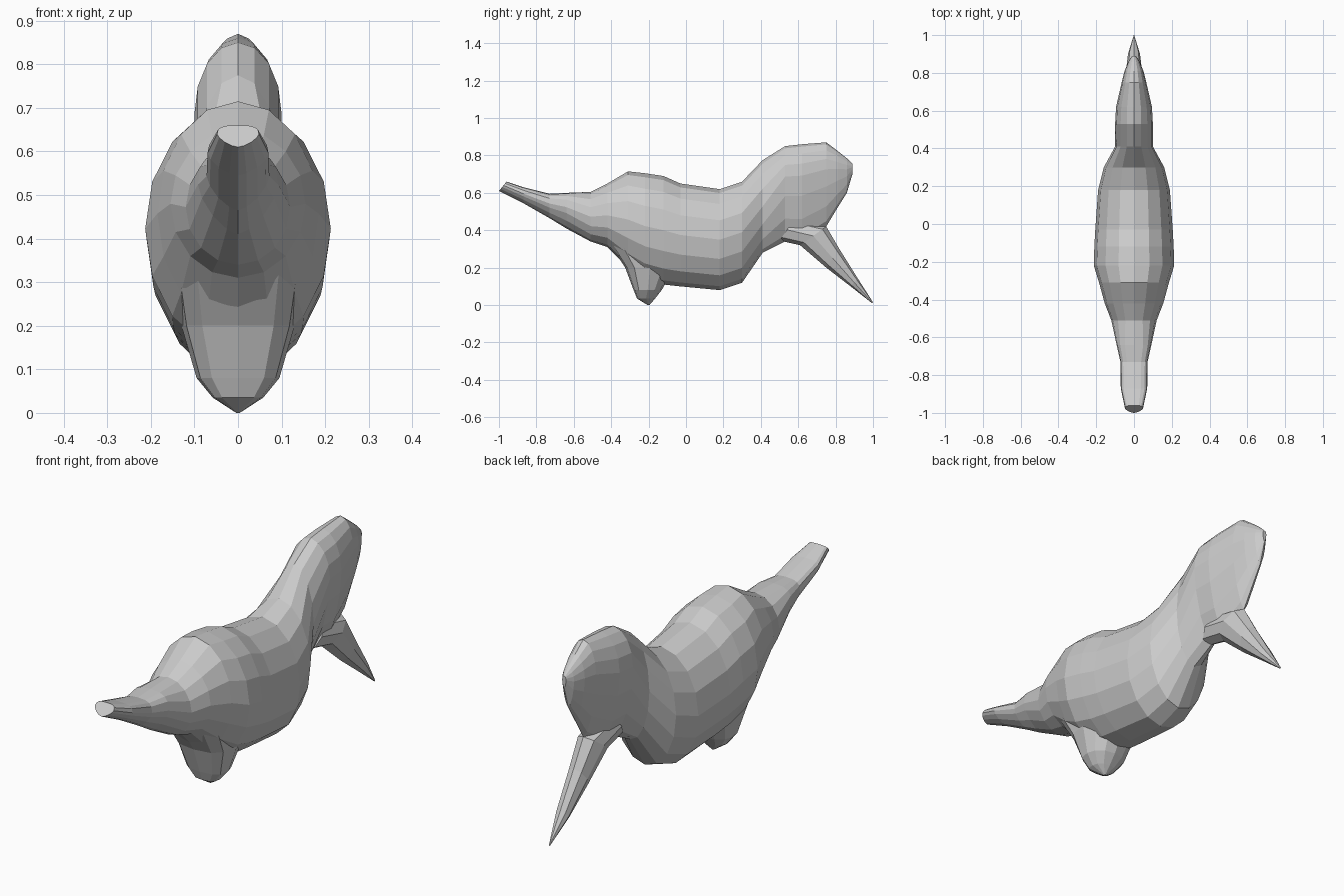
import bpy, bmesh, math

cube = bpy.data.objects.get("Cube")
if cube:
    bpy.data.objects.remove(cube)

grey = bpy.data.materials.new("plain grey")
grey.diffuse_color = (0.6, 0.6, 0.6, 1)
grey.use_nodes = True
shader = grey.node_tree.nodes["Principled BSDF"]
shader.inputs["Base Color"].default_value = grey.diffuse_color


def rounded(value, roundness):
    """Superellipse coordinate: two is round, more is boxy, less is pointed."""
    return math.copysign(abs(value) ** (2 / roundness), value)


def ring(start, end, half_width, widest=0.5, start_round=2, end_round=2, sides=16):
    """Symmetric ring spanning two (y, z) points of the side outline."""
    points = []
    for i in range(sides):
        angle = math.tau * i / sides
        across, along = math.sin(angle), -math.cos(angle)
        roundness = end_round if along > 0 else start_round
        reach = 1 - widest if along > 0 else widest
        t = widest + reach * rounded(along, roundness)
        y, z = (a + (b - a) * t for a, b in zip(start, end))
        points.append((half_width * rounded(across, roundness), y, z))
    return points


def loft(name, rings):
    """Skin a list of equal rings and close both ends."""
    bm = bmesh.new()
    loops = [[bm.verts.new(point) for point in points] for points in rings]
    for a, b in zip(loops, loops[1:]):
        for i in range(len(a)):
            bm.faces.new((a[i - 1], a[i], b[i], b[i - 1]))
    bm.faces.new(loops[0])
    bm.faces.new(loops[-1])
    bmesh.ops.remove_doubles(bm, verts=bm.verts, dist=0.0005)
    bmesh.ops.recalc_face_normals(bm, faces=bm.faces)
    mesh = bpy.data.meshes.new(name)
    bm.to_mesh(mesh)
    bm.free()
    mesh.materials.append(grey)
    part = bpy.data.objects.new(name, mesh)
    bpy.context.collection.objects.link(part)


# Body style by region: height of the widest line, roundness below and above
tail_style = dict(widest=0.6, start_round=1.5, end_round=3)
torso_style = dict(widest=0.5, start_round=2, end_round=2)
head_style = dict(widest=0.68, start_round=1.6, end_round=2)

# Each station holds y, underside, top and half width
tail = [(-.87, .545, .63, .07), (-.73, .465, .595, .072), (-.64, .41, .6, .092)]
torso = [
    (-.51, .34, .605, .12), (-.42, .31, .65, .155), (-.31, .2, .715, .185),
    (-.22, .14, .705, .213), (-.12, .11, .69, .21), (-.03, .1, .65, .205),
    (.18, .08, .62, .19), (.3, .12, .66, .16), (.41, .28, .775, .1),
]
head = [
    (.53, .34, .85, .1), (.62, .335, .86, .095), (.75, .42, .87, .065),
    (.81, .52, .825, .05), (.86, .6, .785, .03), (.89, .7, .755, .01),
]

# Body: the tail tip is cut off at a slant, the rest is upright rings
body = [ring((-1, .61), (-.96, .66), .048, **tail_style)]
for stations, style in ((tail, tail_style), (torso, torso_style), (head, head_style)):
    for y, low, high, half_width in stations:
        body.append(ring((y, low), (y, high), half_width, **style))
loft("body", body)

# Beak: slanted rings from the throat down to a point
loft("beak", [
    ring(*station, sides=8) for station in (
        ((.5, .345), (.58, .46), .05),
        ((.61, .32), (.75, .42), .058),
        ((.75, .2), (.82, .3), .045),
        ((.88, .1), (.92, .14), .032),
        ((.995, .01), (1, .015), .002),
    )
])

# Feet: one tucked wedge under the belly, flat in front and rounded behind
loft("feet", [
    ring((front, z), (back, z), half_width, start_round=3, sides=12)
    for z, front, back, half_width in (
        (.33, -.41, -.06, .15),
        (.2, -.325, -.06, .13),
        (.08, -.28, -.13, .095),
        (.035, -.262, -.165, .058),
        (0, -.205, -.195, .004),
    )
])
